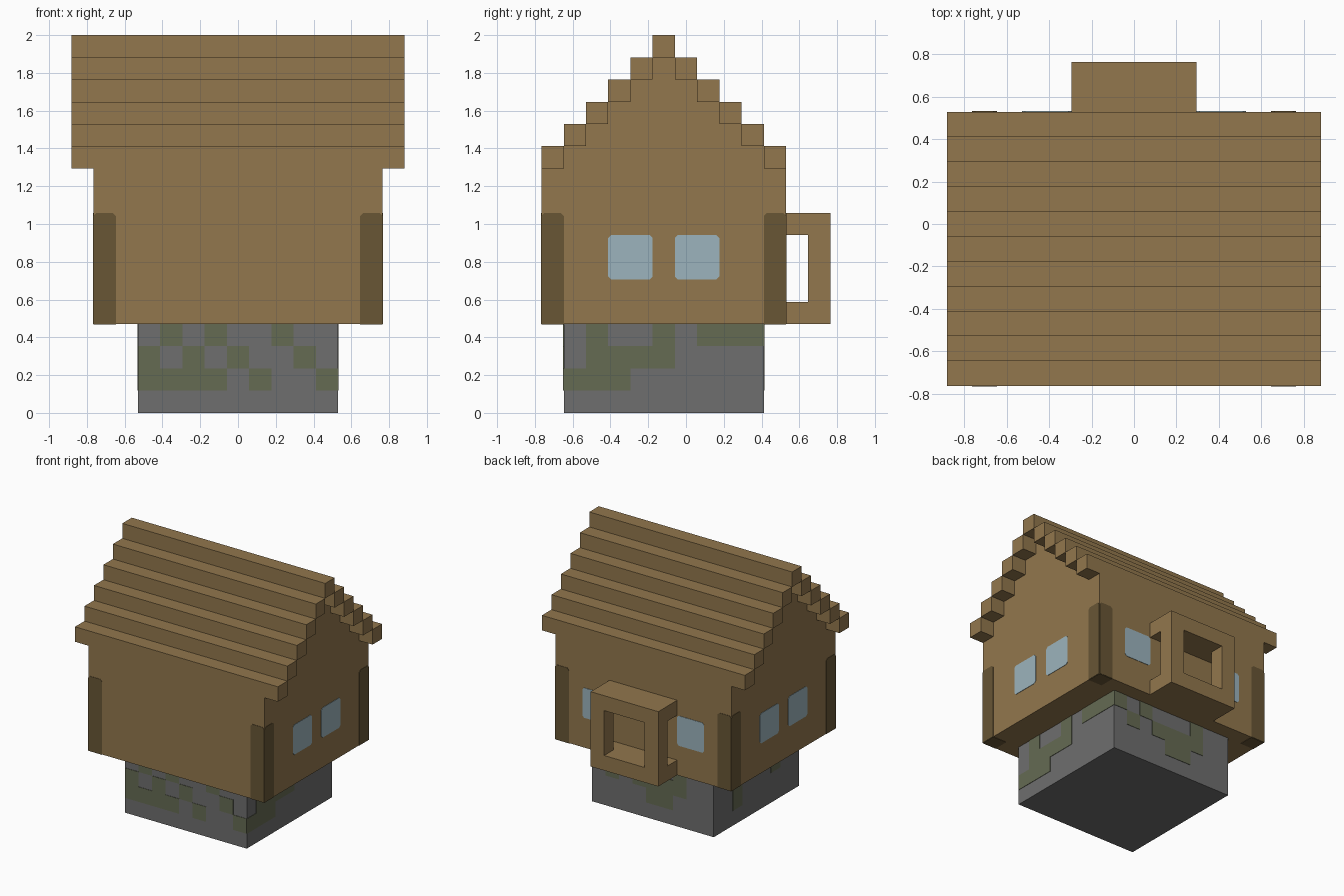
import bpy
import bmesh
from mathutils import Vector

U = 2 / 17        # size of one building block
SKIN = 0.003      # thickness of painted plates

if "Cube" in bpy.data.objects:
    bpy.data.objects.remove(bpy.data.objects["Cube"], do_unlink=True)


def material(name, rgb):
    mat = bpy.data.materials.new(name)
    mat.use_nodes = True
    mat.diffuse_color = (*rgb, 1)
    mat.node_tree.nodes["Principled BSDF"].inputs["Base Color"].default_value = (*rgb, 1)
    return mat


WOOD = material("oak_wood", (0.287, 0.184, 0.074))
DARK = material("dark_timber", (0.138, 0.093, 0.036))
GLASS = material("pale_blue_glass", (0.332, 0.456, 0.509))
STONE = material("grey_stone", (0.156, 0.156, 0.156))
MOSS = material("green_moss", (0.130, 0.145, 0.086))


def finish(name, bm, mat):
    bmesh.ops.recalc_face_normals(bm, faces=bm.faces)
    mesh = bpy.data.meshes.new(name)
    bm.to_mesh(mesh)
    bm.free()
    mesh.materials.append(mat)
    obj = bpy.data.objects.new(name, mesh)
    bpy.context.collection.objects.link(obj)
    return obj


def prism(bm, points, depth):
    """Extrude a closed outline along a vector."""
    face = bm.faces.new([bm.verts.new(p) for p in points])
    new = bmesh.ops.extrude_face_region(bm, geom=[face])["geom"]
    moved = [v for v in new if isinstance(v, bmesh.types.BMVert)]
    bmesh.ops.translate(bm, verts=moved, vec=depth)


def box(name, x, y, z, mat):
    """Box between block coordinates."""
    bm = bmesh.new()
    corners = [(x[0], y[0]), (x[1], y[0]), (x[1], y[1]), (x[0], y[1])]
    prism(bm, [Vector((a, b, z[0])) * U for a, b in corners],
          Vector((0, 0, (z[1] - z[0]) * U)))
    return finish(name, bm, mat)


def outline(a, z, top=0.0, bottom=0.0):
    """Rectangle with chamfered top and bottom corners."""
    pts = []
    for p, q, cut, order in ((a[0], z[0], bottom, 1), (a[1], z[0], bottom, -1),
                             (a[1], z[1], top, 1), (a[0], z[1], top, -1)):
        if not cut:
            pts.append((p, q))
            continue
        dp = cut if p == a[0] else -cut
        dq = cut if q == z[0] else -cut
        pts += [(p, q + dq), (p + dp, q)][::order]
    return pts


def plates(name, normal, distance, shapes, mat):
    """Thin painted plates on a wall whose outward direction is normal."""
    n = Vector(normal)
    along = Vector((abs(n.y), abs(n.x), 0))
    bm = bmesh.new()
    for shape in shapes:
        prism(bm, [(n * distance + along * a + Vector((0, 0, z))) * U for a, z in shape],
              n * SKIN)
    return finish(name, bm, mat)


FRONT, BACK, RIGHT, LEFT = (0, -1, 0), (0, 1, 0), (-1, 0, 0), (1, 0, 0)

# Stone plinth
box("stone_base", (-4.5, 4.5), (-5.5, 3.5), (0, 4), STONE)

# House body: stepped gable profile extruded across the width
STEPS = 6
ridge = -1
half = [(-6.5, 4)]
for i in range(STEPS):
    half += [(-6.5 + i, 11 + i), (-5.5 + i, 11 + i)]
half = half[:-1]
profile = half + [(2 * ridge - y, z) for y, z in reversed(half)]
bm = bmesh.new()
prism(bm, [Vector((-6.5, y, z)) * U for y, z in profile], Vector((13 * U, 0, 0)))
finish("house_body", bm, WOOD)

# Stair-stepped roof beams, mirrored about the ridge
for i in range(STEPS):
    y = -6.5 + i
    z = (11 + i, 12 + i)
    if i == STEPS - 1:
        box("roof_ridge", (-7.5, 7.5), (y, y + 1), z, WOOD)
    else:
        box(f"front_roof_beam_{i + 1}", (-7.5, 7.5), (y, y + 1), z, WOOD)
        box(f"back_roof_beam_{i + 1}", (-7.5, 7.5), (2 * ridge - y - 1, 2 * ridge - y), z, WOOD)

# Balcony frame behind the house
for label, z in (("floor", (4, 5)), ("top", (8, 9))):
    box(f"balcony_{label}", (-2.5, 2.5), (4.5, 6.5), z, WOOD)
for label, x in (("right", (-2.5, -1.5)), ("left", (1.5, 2.5))):
    box(f"balcony_{label}_post", x, (5.5, 6.5), (5, 8), WOOD)

# Dark corner timbers, wrapping round each corner and under the body
for label, normal, dist, spans in (
        ("front", FRONT, 6.5, ((-6.5, -5.5), (5.5, 6.5))),
        ("back", BACK, 4.5, ((-6.5, -5.5), (5.5, 6.5))),
        ("left", LEFT, 6.5, ((-6.5, -5.5), (3.5, 4.5))),
        ("right", RIGHT, 6.5, ((-6.5, -5.5), (3.5, 4.5)))):
    plates(f"{label}_corner_timbers", normal, dist,
           [outline(s, (4, 9), top=0.13) for s in spans], DARK)
for x in ((-6.5, -5.5), (5.5, 6.5)):
    for y in ((-6.5, -5.5), (3.5, 4.5)):
        box("timber_foot", x, y, (4 - SKIN / U, 4), DARK)

# Windows
for label, normal, dist, spans in (
        ("left", LEFT, 6.5, ((-3.5, -1.5), (-0.5, 1.5))),
        ("right", RIGHT, 6.5, ((-3.5, -1.5), (-0.5, 1.5))),
        ("back", BACK, 4.5, ((-4.5, -2.5), (2.5, 4.5)))):
    plates(f"{label}_windows", normal, dist,
           [outline(s, (6, 8), top=0.13, bottom=0.13) for s in spans], GLASS)

# Moss patches on the plinth, rows listed from the top down
for label, normal, dist, start, rows in (
        ("front", FRONT, 5.5, -4.5, (".#.#..#..", "#.#.#..#.", "####.#..#")),
        ("left", LEFT, 4.5, -5.5, (".#..#.###", ".####....", "###......")),
        ("back", BACK, 3.5, -4.5, ("..#...#.#", "..####.#.", "...##....")),
        ("right", RIGHT, 4.5, -5.5, (".#..#..#.", "..#...#..", "......#.."))):
    cells = [outline((start + c, start + c + 1), (3 - r, 4 - r))
             for r, row in enumerate(rows) for c, mark in enumerate(row) if mark == "#"]
    plates(f"{label}_moss", normal, dist, cells, MOSS)
